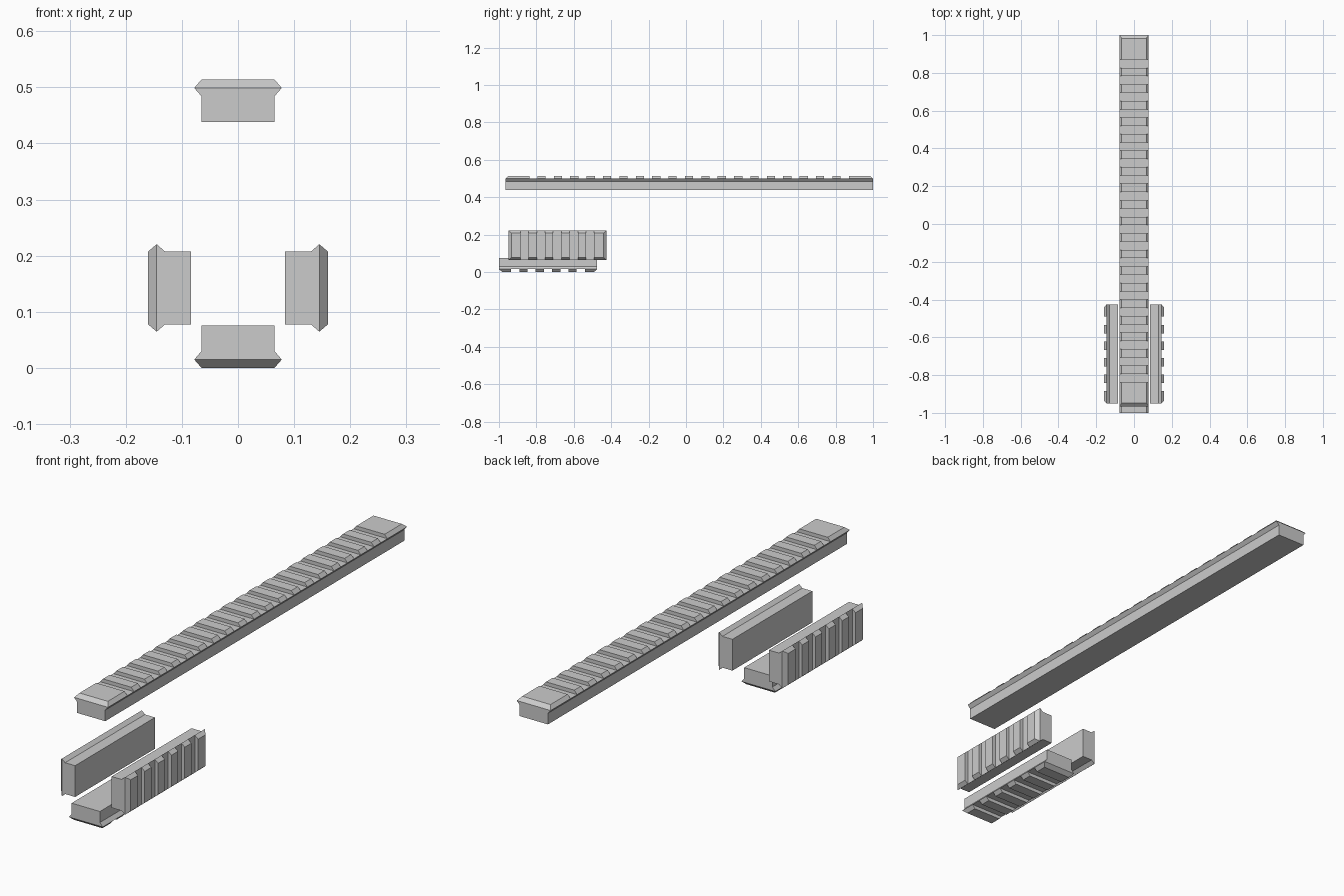
import bpy, bmesh
from math import pi
from mathutils import Matrix

if "Cube" in bpy.data.objects:
    bpy.data.objects.remove(bpy.data.objects["Cube"])

BASE, RIDGE = 0.065, 0.078               # half widths
NECK_Z, RIDGE_Z, TOP_Z = 0.046, 0.061, 0.076
STEP = 0.0438                            # slot and tooth length
CHAMFER = 0.017


def section(raised):
    top = (BASE, TOP_Z) if raised else (RIDGE, RIDGE_Z)
    half = [(BASE, 0), (BASE, NECK_Z), (RIDGE, RIDGE_Z), top]
    return half + [(-x, z) for x, z in reversed(half)]


def rail(name, y0, y1, first_slot, slots, loc, angle):
    # stations along the length: (y, tooth raised or not)
    stations = [(y0, False), (y0 + CHAMFER, True)]
    for i in range(slots):
        a = first_slot + i * 2 * STEP
        stations += [(a, True), (a, False), (a + STEP, False), (a + STEP, True)]
    stations += [(y1 - CHAMFER, True), (y1, False)]

    # loft the dovetail section through all stations
    bm = bmesh.new()
    rings = [[bm.verts.new((x, y, z)) for x, z in section(up)] for y, up in stations]
    for r, s in zip(rings, rings[1:]):
        for i in range(8):
            j = (i + 1) % 8
            bm.faces.new((r[i], r[j], s[j], s[i]))
    bm.faces.new(rings[0])
    bm.faces.new(rings[-1])
    bmesh.ops.remove_doubles(bm, verts=bm.verts[:], dist=0.0001)
    bmesh.ops.recalc_face_normals(bm, faces=bm.faces[:])
    bm.transform(Matrix.Translation(loc) @ Matrix.Rotation(angle, 4, 'Y'))
    mesh = bpy.data.meshes.new(name)
    bm.to_mesh(mesh)
    bm.free()
    ob = bpy.data.objects.new(name, mesh)
    bpy.context.collection.objects.link(ob)


# long top rail
rail("top_rail", -0.965, 1.0, -0.838, 20, (0, 0, 0.438), 0)

# three short rails facing down, right and left
rail("bottom_rail", -1.0, -0.475, -0.935, 5, (0, 0, 0.076), pi)
rail("right_rail", -0.95, -0.425, -0.885, 5, (0.084, 0, 0.1425), pi / 2)
rail("left_rail", -0.95, -0.425, -0.885, 5, (-0.084, 0, 0.1425), -pi / 2)
